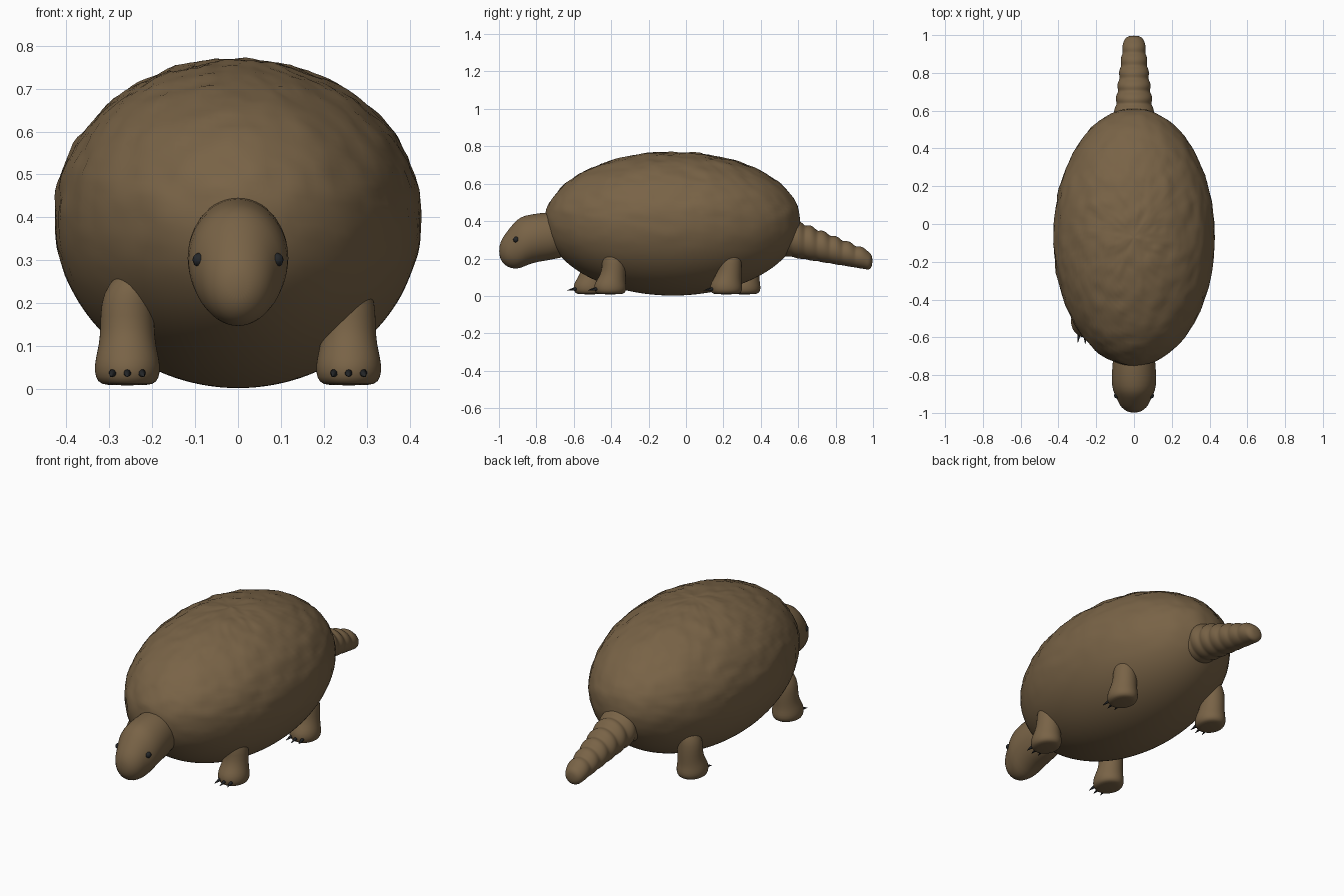
import bpy, bmesh, math
from mathutils import Vector, Matrix, noise

if "Cube" in bpy.data.objects:
    bpy.data.objects.remove(bpy.data.objects["Cube"])


def material(name, rgb):
    m = bpy.data.materials.new(name)
    m.use_nodes = True
    m.diffuse_color = (*rgb, 1)
    bsdf = m.node_tree.nodes["Principled BSDF"]
    bsdf.inputs["Base Color"].default_value = (*rgb, 1)
    bsdf.inputs["Roughness"].default_value = 0.8
    return m


brown = material("earth brown", (0.19, 0.125, 0.062))
black = material("claw black", (0.018, 0.02, 0.022))


def finish(name, bm, mat, subdivide=0):
    bmesh.ops.recalc_face_normals(bm, faces=bm.faces[:])
    for f in bm.faces:
        f.smooth = True
    mesh = bpy.data.meshes.new(name)
    bm.to_mesh(mesh)
    bm.free()
    mesh.materials.append(mat)
    ob = bpy.data.objects.new(name, mesh)
    bpy.context.collection.objects.link(ob)
    if subdivide:
        mod = ob.modifiers.new("smooth_form", "SUBSURF")
        mod.levels = mod.render_levels = subdivide
    return ob


def loft(name, rings, across, sides=24):
    """Skin elliptical rings (centre, radius_x, radius_across)."""
    bm = bmesh.new()
    loops = []
    for centre, rx, ra in rings:
        loop = []
        for i in range(sides):
            a = math.tau * i / sides
            offset = Vector((rx * math.cos(a), 0, 0)) + across * (ra * math.sin(a))
            loop.append(bm.verts.new(Vector(centre) + offset))
        loops.append(loop)
    for lo, hi in zip(loops, loops[1:]):
        for i in range(sides):
            j = (i + 1) % sides
            bm.faces.new((lo[i], lo[j], hi[j], hi[i]))
    bm.faces.new(loops[0])
    bm.faces.new(loops[-1])
    return finish(name, bm, brown, 1)


UP, ALONG = Vector((0, 0, 1)), Vector((0, 1, 0))

# Domed body with a lightly weathered back
bm = bmesh.new()
bmesh.ops.create_uvsphere(bm, u_segments=112, v_segments=72, radius=1)
for v in bm.verts:
    n = v.co.copy()
    height = 0.37 if n.z > 0 else 0.398
    v.co = Vector((n.x * 0.428, n.y * 0.682 - 0.07, n.z * height + 0.4))
    rough = max(0, min(1, n.z * 1.5 + 0.7))
    v.co += n * rough * (0.007 * noise.noise(v.co * 14) + 0.004 * noise.noise(v.co * 32))
finish("body", bm, brown)

# Head: neck to rounded snout, as y, z, half width, half height
head = [(-0.60, 0.33, 0.10, 0.12), (-0.74, 0.32, 0.115, 0.13),
        (-0.83, 0.306, 0.121, 0.131), (-0.885, 0.285, 0.113, 0.14),
        (-0.92, 0.268, 0.092, 0.124), (-0.955, 0.25, 0.08, 0.097),
        (-0.985, 0.243, 0.054, 0.064), (-0.999, 0.24, 0.02, 0.024)]
loft("head", [((0, y, z), rx, rz) for y, z, rx, rz in head], UP)

# Tail with ringed segments that bulge mostly on top
rings, count, segments = [], 48, 7
for i in range(count + 1):
    t = i / count
    bulge = abs(math.sin(math.pi * segments * t))
    swell = 0.93 + 0.11 * bulge
    rx, rz = 0.115 - 0.06 * t, 0.112 - 0.06 * t
    centre = (0, 0.5 + 0.475 * t, 0.325 - 0.137 * t + 0.006 * bulge)
    rings.append((centre, rx * swell, rz * swell))
rings += [((0, 0.988, 0.187), 0.042, 0.04), ((0, 0.997, 0.187), 0.022, 0.02)]
loft("tail", rings, UP)

# Legs in a walking stance: height, inward shift, y shift, half width, half length
leg = [(0.008, 0, 0, 0.05, 0.06), (0.015, 0, 0, 0.07, 0.08),
       (0.04, 0, 0, 0.078, 0.089), (0.07, 0, 0, 0.075, 0.083),
       (0.10, 0, 0.01, 0.067, 0.072), (0.14, 0, 0.02, 0.063, 0.064),
       (0.20, 0, 0.02, 0.063, 0.064), (0.245, 0.01, 0.02, 0.056, 0.058),
       (0.29, 0.03, 0.025, 0.03, 0.035)]
stance = {"front_left": (1, -0.405), "front_right": (-1, -0.515),
          "rear_left": (1, 0.215), "rear_right": (-1, 0.312)}
for place, (side, y) in stance.items():
    x = 0.258 * side
    loft(place + "_leg", [((x - side * shift, y + dy, z), rx, ry)
                          for z, shift, dy, rx, ry in leg], ALONG)
    # Three claws fan out from the toes
    bm = bmesh.new()
    for k in (-1, 0, 1):
        pose = (Matrix.Translation((x + k * 0.035, y - 0.092 + 0.009 * abs(k), 0.035))
                @ Matrix.Rotation(math.radians(k * 8), 4, "Z")
                @ Matrix.Rotation(math.radians(102), 4, "X"))
        bmesh.ops.create_cone(bm, cap_ends=True, segments=10, radius1=0.013,
                              radius2=0.001, depth=0.06, matrix=pose)
    finish(place + "_claws", bm, black)

# Eyes
for name, side in (("left_eye", 1), ("right_eye", -1)):
    bm = bmesh.new()
    bmesh.ops.create_uvsphere(bm, u_segments=16, v_segments=10, radius=0.016,
                              matrix=Matrix.Translation((side * 0.09, -0.908, 0.301)))
    finish(name, bm, black)
